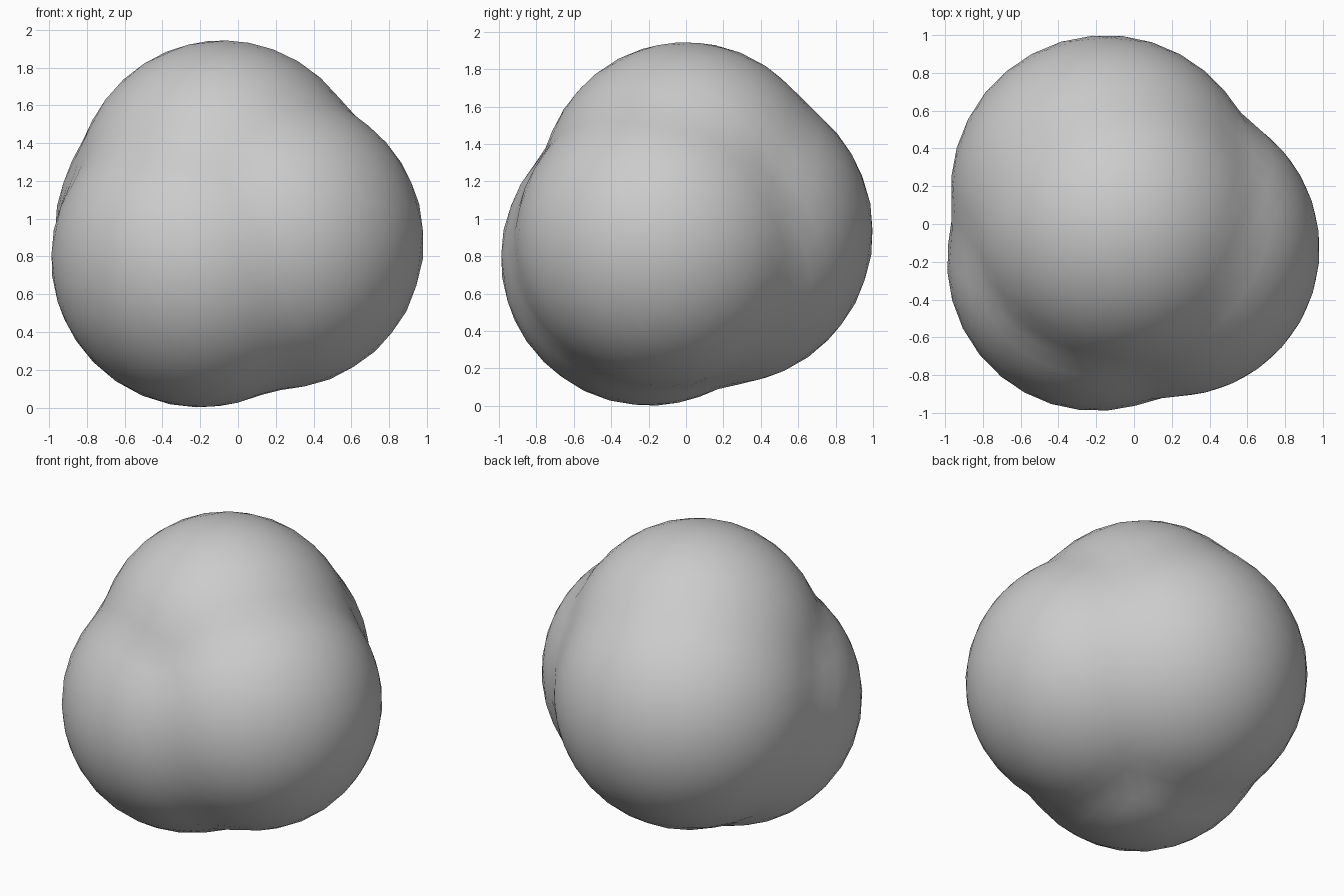
import bpy, bmesh, math
from mathutils import Vector

cube = bpy.data.objects.get("Cube")
if cube:
    bpy.data.objects.remove(cube, do_unlink=True)

# Plain grey material
grey = bpy.data.materials.new("plain_grey")
grey.use_nodes = True
colour = (0.6, 0.6, 0.6, 1)
grey.diffuse_color = colour
grey.node_tree.nodes["Principled BSDF"].inputs["Base Color"].default_value = colour

# Overlapping round lobes: centre and radius
LOBES = [
    (Vector((-0.08, 0.0, 1.17)), 0.775),     # top lobe
    (Vector((-0.15, 0.18, 0.93)), 0.82),     # back lobe
    (Vector((-0.20, -0.20, 0.79)), 0.79),    # front lobe
    (Vector((0.20, -0.13, 0.88)), 0.785),    # side lobe
]
CORE = Vector((-0.06, -0.04, 0.94))
BLEND = 0.018


def reach(direction, centre, radius):
    """Distance from the core to the far side of a lobe."""
    offset = centre - CORE
    along = offset.dot(direction)
    return along + math.sqrt(along ** 2 + radius ** 2 - offset.length_squared)


def blended_reach(direction):
    """Softly blended outermost lobe distance."""
    hits = [reach(direction, c, r) for c, r in LOBES]
    far = max(hits)
    return far + BLEND * math.log(sum(math.exp((h - far) / BLEND) for h in hits))


# Blob: a ball pushed out to the joined lobes
bm = bmesh.new()
bmesh.ops.create_icosphere(bm, subdivisions=4, radius=1)
for v in bm.verts:
    d = v.co.normalized()
    v.co = CORE + d * blended_reach(d)
for f in bm.faces:
    f.smooth = True
mesh = bpy.data.meshes.new("lumpy_blob")
bm.to_mesh(mesh)
bm.free()
mesh.materials.append(grey)
blob = bpy.data.objects.new("lumpy_blob", mesh)
bpy.context.collection.objects.link(blob)
